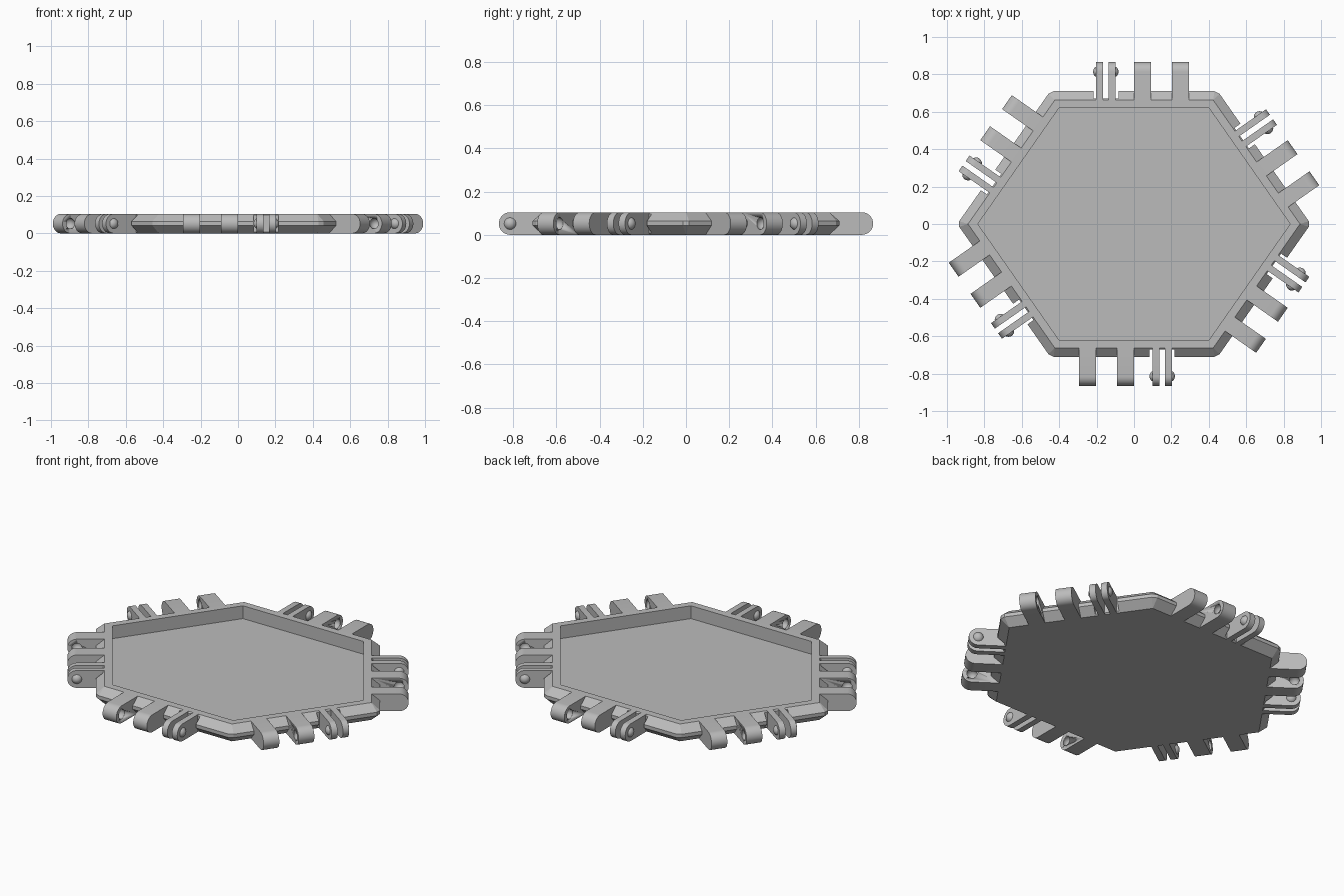
import bpy, bmesh, math
from mathutils import Matrix, Vector

cube = bpy.data.objects.get("Cube")
if cube:
    bpy.data.objects.remove(cube, do_unlink=True)

grey = bpy.data.materials.new("plain_grey")
grey.use_nodes = True
colour = (0.5, 0.5, 0.5, 1)
grey.diffuse_color = colour
grey.node_tree.nodes["Principled BSDF"].inputs["Base Color"].default_value = colour

H = 0.104                   # overall height
TILT = math.radians(35)     # direction the slanted sides face
PIVOT = 0.151               # hinge axis distance from the rim


def make_object(name, bm, smooth=False):
    bmesh.ops.recalc_face_normals(bm, faces=bm.faces)
    mesh = bpy.data.meshes.new(name)
    bm.to_mesh(mesh)
    bm.free()
    mesh.materials.append(grey)
    obj = bpy.data.objects.new(name, mesh)
    bpy.context.collection.objects.link(obj)
    if smooth:
        activate(obj)
        bpy.ops.object.shade_smooth_by_angle(angle=math.radians(35))
    return obj


def activate(obj):
    bpy.ops.object.select_all(action='DESELECT')
    obj.select_set(True)
    bpy.context.view_layer.objects.active = obj


def cut(obj, cutter):
    mod = obj.modifiers.new("cut", 'BOOLEAN')
    mod.operation, mod.solver, mod.object = 'DIFFERENCE', 'EXACT', cutter
    activate(obj)
    bpy.ops.object.modifier_apply(modifier=mod.name)
    bpy.data.objects.remove(cutter, do_unlink=True)


def hexagon(offset):
    """Corners of the stretched hexagon, counter-clockwise from front left."""
    d, e = 0.663 + offset, 0.727 + offset
    x = (e - d * math.sin(TILT)) / math.cos(TILT)
    tip = e / math.cos(TILT)
    return [Vector(p) for p in ((-x, -d), (x, -d), (tip, 0), (x, d), (-x, d), (-tip, 0))]


# Side frames: x points outward, y runs along the side
rim = hexagon(0)
sides = []
for i in range(6):
    a, b = rim[i], rim[(i + 1) % 6]
    along = b - a
    mid = (a + b) / 2
    sides.append(Matrix.Translation((mid.x, mid.y, 0)) @
                 Matrix.Rotation(math.atan2(-along.x, along.y), 4, 'Z'))

# Tray: stacked hexagon rings with a bulging outer edge and clipped corners
bm = bmesh.new()
rings = []
for offset, z, clip in ((0, 0, 0), (0.047, 0.043, 0.018), (0.047, 0.064, 0.018),
                        (0, H, 0), (-0.043, H, 0), (-0.043, 0.027, 0)):
    pts = hexagon(offset)
    ring = []
    for i, p in enumerate(pts):
        for q in (pts[i - 1], pts[(i + 1) % 6]):
            c = p + (q - p).normalized() * clip
            ring.append(bm.verts.new((c.x, c.y, z)))
    rings.append(ring)
for low, high in zip(rings, rings[1:]):
    for i in range(12):
        j = (i + 1) % 12
        bm.faces.new((low[i], low[j], high[j], high[i]))
bm.faces.new(rings[0])
bm.faces.new(rings[-1])
bmesh.ops.remove_doubles(bm, verts=bm.verts, dist=1e-5)
tray = make_object("tray", bm)

# Notches in the bulging edge around each clip
bm = bmesh.new()
for frame in sides:
    bmesh.ops.create_cube(bm, size=1, matrix=frame @ Matrix.Translation((0.058, 0.15, H / 2)) @
                          Matrix.Diagonal((0.1, 0.134, 0.2, 1)))
cut(tray, make_object("notch_cutter", bm))


def lug(name, y0, y1):
    """Flat tab with a rounded outer end, spanning y0 to y1 along the side."""
    bm = bmesh.new()
    r = H / 2
    profile = [(0, H), (0, 0)]
    for k in range(17):
        a = -math.pi / 2 + math.pi * k / 16
        profile.append((PIVOT + r * math.cos(a), r + r * math.sin(a)))
    face = bm.faces.new([bm.verts.new((x, y0, z)) for x, z in profile])
    new = bmesh.ops.extrude_face_region(bm, geom=[face])["geom"]
    bmesh.ops.translate(bm, vec=(0, y1 - y0, 0),
                        verts=[v for v in new if isinstance(v, bmesh.types.BMVert)])
    return make_object(name, bm, True)


def ball(name, y, keep=0):
    """Sphere on the hinge axis; keep = +1 or -1 leaves the cap beyond y."""
    bm = bmesh.new()
    centre = Vector((PIVOT, y - keep * 0.014, H / 2))
    bmesh.ops.create_uvsphere(bm, u_segments=24, v_segments=16, radius=0.031,
                              matrix=Matrix.Translation(centre) @ Matrix.Rotation(math.pi / 2, 4, 'X'))
    if keep:
        geom = bm.verts[:] + bm.edges[:] + bm.faces[:]
        bmesh.ops.bisect_plane(bm, geom=geom, plane_co=(0, y, 0),
                               plane_no=(0, keep, 0), clear_inner=True)
    return make_object(name, bm, True)


# Hinge set: two socketed lugs and a two-plate clip with domed studs
outer_lug = lug("outer_lug", -0.294, -0.203)
cut(outer_lug, ball("socket_cutter", -0.217))
inner_lug = lug("inner_lug", -0.091, 0)
cut(inner_lug, ball("socket_cutter", -0.077))
hinge = [outer_lug, inner_lug,
         lug("clip_plate_near", 0.1, 0.136), ball("clip_stud_near", 0.1, -1),
         lug("clip_plate_far", 0.166, 0.202), ball("clip_stud_far", 0.202, 1)]

# Repeat the hinge set on all six sides
for part in hinge:
    for i, frame in enumerate(sides):
        obj = part if i == 0 else part.copy()
        if i:
            bpy.context.collection.objects.link(obj)
        obj.name = part.name.split(".")[0] + "_" + str(i + 1) if i else part.name
        obj.matrix_world = frame
